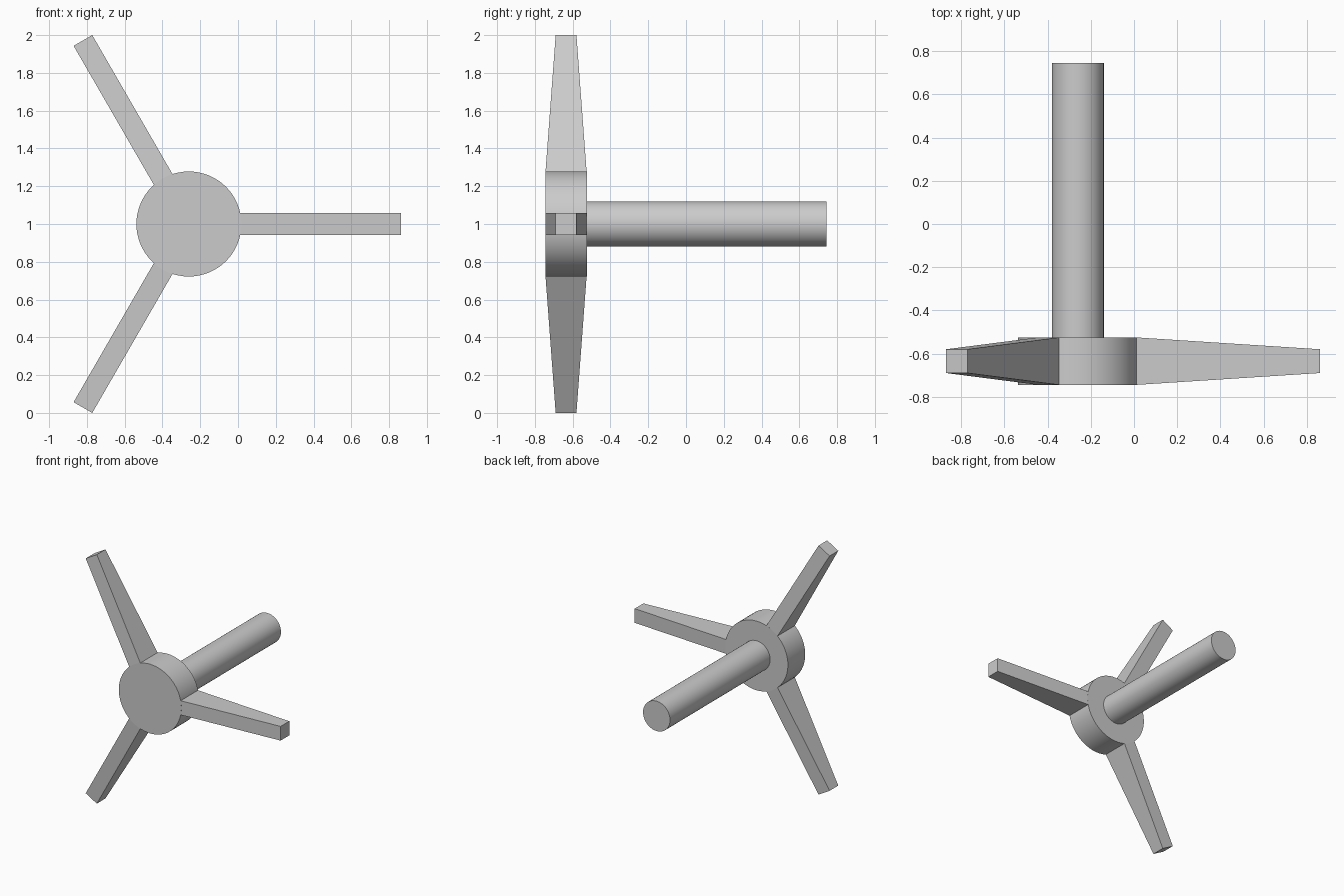
import bpy
import bmesh
import math
from mathutils import Matrix, Vector

cube = bpy.data.objects.get("Cube")
if cube:
    bpy.data.objects.remove(cube, do_unlink=True)

AXIS_X, AXIS_Z = -0.26, 1.0
FRONT, HUB_BACK, SHAFT_END = -0.745, -0.525, 0.745
HUB_R, SHAFT_R = 0.278, 0.12
ROOT_R, TIP_R, HALF_WIDTH = 0.268, 1.122, 0.057
ROOT_HALF, TIP_HALF = 0.11, 0.055

grey = bpy.data.materials.new("light_grey")
grey.use_nodes = True
colour = (0.6, 0.6, 0.6, 1)
grey.diffuse_color = colour
grey.node_tree.nodes["Principled BSDF"].inputs["Base Color"].default_value = colour


def cylinder(name, radius, y0, y1):
    """Round bar along the y axis with sharp rims."""
    bpy.ops.mesh.primitive_cylinder_add(
        vertices=64, radius=radius, depth=y1 - y0,
        location=(AXIS_X, (y0 + y1) / 2, AXIS_Z),
        rotation=(math.pi / 2, 0, 0))
    obj = bpy.context.object
    obj.name = name
    obj.data.materials.append(grey)
    bpy.ops.object.shade_smooth_by_angle(angle=math.radians(30))


def arm(name, angle):
    """Straight arm that tapers in depth towards its tip."""
    bm = bmesh.new()
    bmesh.ops.create_cube(bm, size=2)
    for v in bm.verts:
        outer = v.co.x > 0
        v.co = Vector((TIP_R if outer else ROOT_R,
                       v.co.y * (TIP_HALF if outer else ROOT_HALF),
                       v.co.z * HALF_WIDTH))
    bm.transform(Matrix.Rotation(angle, 4, "Y"))
    mesh = bpy.data.meshes.new(name)
    bm.to_mesh(mesh)
    bm.free()
    mesh.materials.append(grey)
    obj = bpy.data.objects.new(name, mesh)
    obj.location = (AXIS_X, (FRONT + HUB_BACK) / 2, AXIS_Z)
    bpy.context.collection.objects.link(obj)


# Hub and the shaft behind it
cylinder("hub", HUB_R, FRONT, HUB_BACK)
cylinder("shaft", SHAFT_R, HUB_BACK - 0.01, SHAFT_END)

# Three evenly spaced arms
for i, name in enumerate(("side_arm", "lower_arm", "upper_arm")):
    arm(name, i * math.tau / 3)
